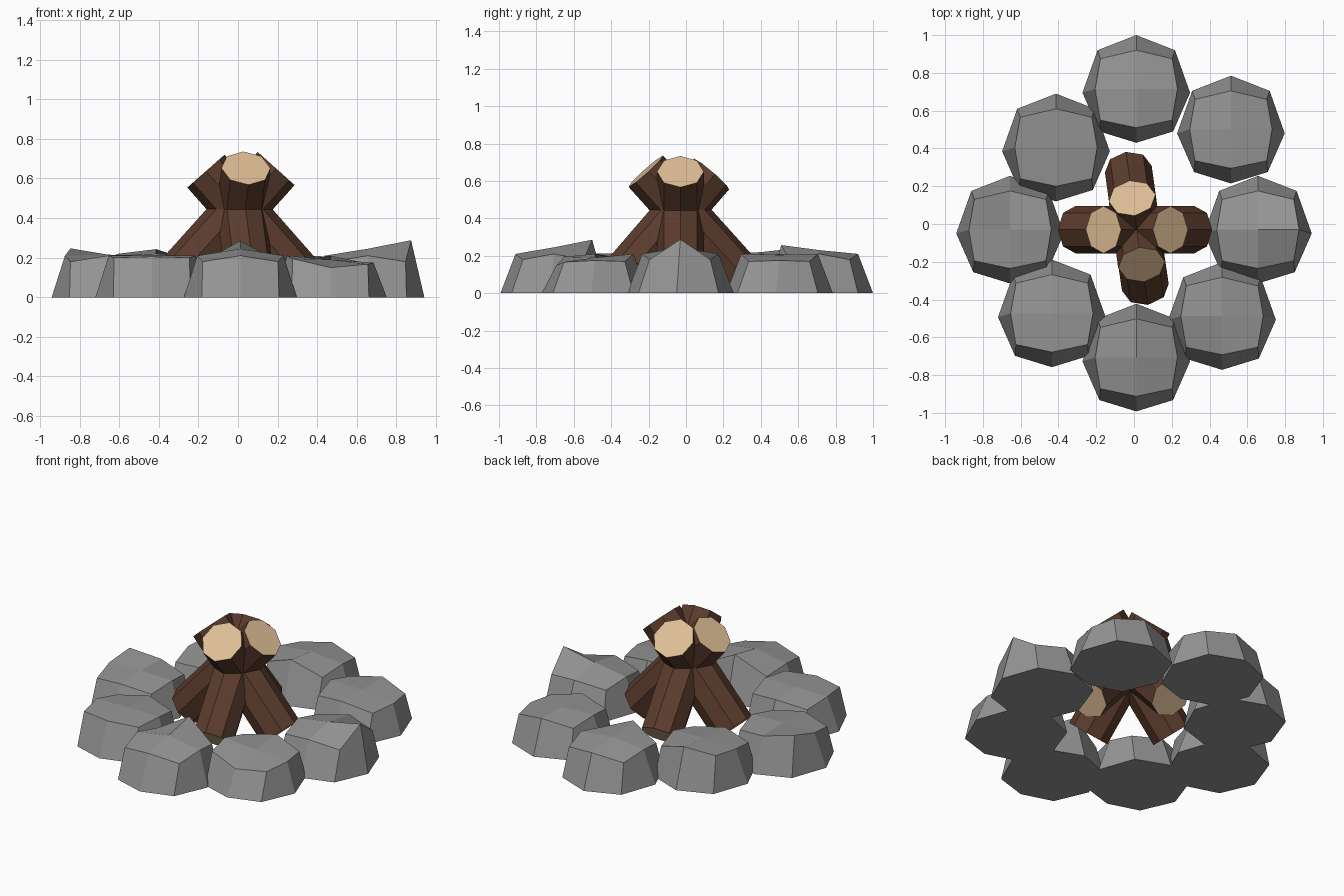
import bpy, bmesh
from mathutils import Vector

if "Cube" in bpy.data.objects:
    bpy.data.objects.remove(bpy.data.objects["Cube"])


def material(name, rgb):
    m = bpy.data.materials.new(name)
    m.diffuse_color = (*rgb, 1)
    m.use_nodes = True
    m.node_tree.nodes["Principled BSDF"].inputs["Base Color"].default_value = m.diffuse_color
    return m


STONE = material("grey_stone", (0.30, 0.30, 0.30))
BARK = material("brown_bark", (0.105, 0.045, 0.026))
WOOD = material("cut_wood", (0.73, 0.51, 0.30))


def finish(bm, name, mats):
    bmesh.ops.recalc_face_normals(bm, faces=bm.faces)
    me = bpy.data.meshes.new(name)
    bm.to_mesh(me)
    bm.free()
    for m in mats:
        me.materials.append(m)
    ob = bpy.data.objects.new(name, me)
    bpy.context.collection.objects.link(ob)
    return ob


# Ring direction order: E, NE, N, NW, W, SW, S, SE
DIRS = ["E", "NE", "N", "NW", "W", "SW", "S", "SE"]
BASE = [(.285, -.02), (.205, .205), (0, .285), (-.205, .205),
        (-.285, -.02), (-.195, -.225), (0, -.285), (.195, -.225)]
TOP = [(.218, 0), (.19, .16), (0, .205), (-.19, .16),
       (-.218, 0), (-.19, -.165), (0, -.205), (.19, -.165)]


# Stone: flat octagon base, eight sides, four quads on top
def stone(name, x, y, heights):
    bm = bmesh.new()
    low = [bm.verts.new((x + a, y + b, 0)) for a, b in BASE]
    high = []
    for d, (a, b) in zip(DIRS, TOP):
        z = heights.get(d, 0.21 if len(d) == 1 else 0.18)
        high.append(bm.verts.new((x + a, y + b, z)))
    mid = bm.verts.new((x, y, heights.get("C", 0.23)))
    bm.faces.new(low[::-1])
    for i in range(8):
        j = (i + 1) % 8
        bm.faces.new((low[i], low[j], high[j], high[i]))
    for i in range(0, 8, 2):
        bm.faces.new((mid, high[i], high[i + 1], high[(i + 2) % 8]))
    finish(bm, name, [STONE])


# Each stone has one or two lifted or sunken rim points
stone("stone_back", .012, .715, {"S": .257})
stone("stone_back_right", .513, .50, {"E": .175, "SE": .17, "NE": .17, "C": .205})
stone("stone_right", .656, -.03, {"E": .288, "C": .245})
stone("stone_front_right", .466, -.487,
      {"S": .15, "SE": .167, "E": .175, "NE": .17, "SW": .195, "C": .19})
stone("stone_front", .012, -.707, {"N": .286, "C": .245})
stone("stone_front_left", -.435, -.473, {"SW": .2, "SE": .2, "S": .205, "C": .212})
stone("stone_left", -.656, -.03, {"NW": .247, "C": .215})
stone("stone_back_left", -.413, .405, {"N": .243, "NW": .22, "C": .22})


# Log: leaning octagonal prism with pale cut ends
def log(name, top, foot, radius=0.125):
    top, foot = Vector(top), Vector(foot)
    axis = top - foot
    bm = bmesh.new()
    bmesh.ops.create_cone(bm, cap_ends=True, segments=8, radius1=radius,
                          radius2=radius, depth=axis.length)
    for f in bm.faces:
        f.material_index = 1 if len(f.verts) == 8 else 0
    rot = axis.to_track_quat('Z', 'Y').to_matrix()
    bmesh.ops.rotate(bm, verts=bm.verts, cent=(0, 0, 0), matrix=rot)
    bmesh.ops.translate(bm, verts=bm.verts, vec=(top + foot) / 2)
    finish(bm, name, [BARK, WOOD])


log("log_front", (.04, -.215, .652), (-.03, .29, .09))
log("log_back", (-.01, .137, .637), (.06, -.335, .09))
log("log_right", (.193, -.03, .65), (-.31, -.03, .09))
log("log_left", (-.162, -.03, .637), (.32, -.03, .09))
